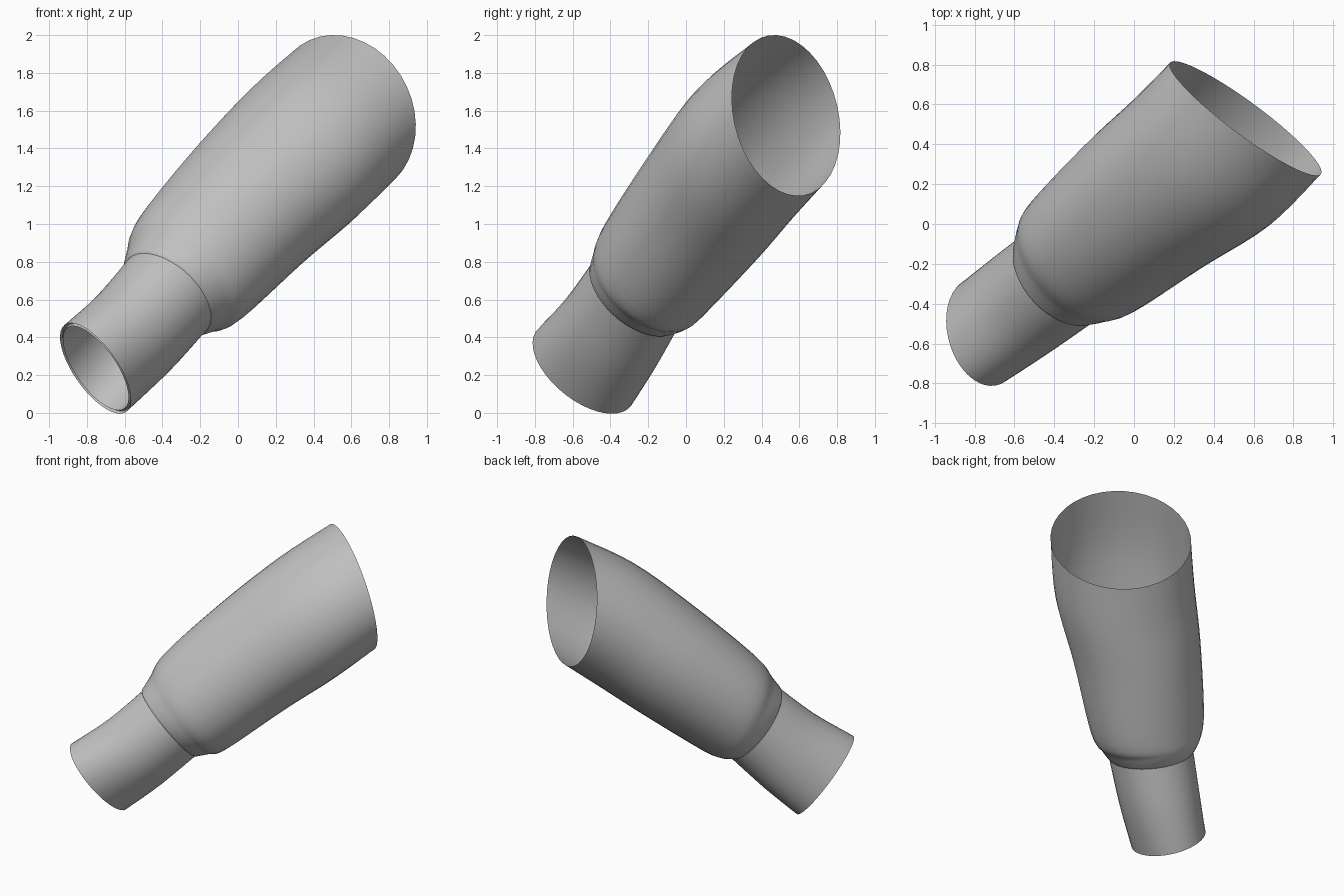
import bpy, bmesh, math
from mathutils import Vector

old = bpy.data.objects.get("Cube")
if old:
    bpy.data.objects.remove(old)

cloth = bpy.data.materials.new("grey cloth")
cloth.use_nodes = True
grey = (0.53, 0.53, 0.53, 1)
cloth.diffuse_color = grey
cloth.node_tree.nodes["Principled BSDF"].inputs["Base Color"].default_value = grey

SIDES = 40


def section(centre, across, up):
    """Oval cross-section: centre plus its two half-axis vectors."""
    return [Vector(centre), Vector(across), Vector(up)]


def spline(sections, steps):
    """Smoothly fill in sections between the given ones."""
    result = []
    last = len(sections) - 1
    for i in range(last):
        quad = [sections[max(0, min(last, i + k))] for k in (-1, 0, 1, 2)]
        for s in range(steps):
            t = s / steps
            result.append([
                b + (c - a) * t / 2
                + (a - b * 2.5 + c * 2 - d / 2) * t ** 2
                + (b * 1.5 - c * 1.5 + (d - a) / 2) * t ** 3
                for a, b, c, d in zip(*quad)])
    return result + [sections[-1]]


def resize(sec, scale, slide=0.0):
    """Scaled copy of a section, moved along its own normal."""
    centre, across, up = sec
    normal = across.cross(up).normalized()
    return [centre + normal * slide, across * scale, up * scale]


def loft(name, sections):
    bm = bmesh.new()
    rings = []
    for centre, across, up in sections:
        angles = [math.tau * j / SIDES for j in range(SIDES)]
        rings.append([bm.verts.new(centre + across * math.cos(a) + up * math.sin(a))
                      for a in angles])
    for low, high in zip(rings, rings[1:]):
        for j in range(SIDES):
            k = (j + 1) % SIDES
            bm.faces.new((low[j], low[k], high[k], high[j]))
    mesh = bpy.data.meshes.new(name)
    bm.to_mesh(mesh)
    bm.free()
    mesh.materials.append(cloth)
    obj = bpy.data.objects.new(name, mesh)
    bpy.context.collection.objects.link(obj)
    bpy.ops.object.select_all(action='DESELECT')
    obj.select_set(True)
    bpy.context.view_layer.objects.active = obj
    bpy.ops.object.shade_smooth_by_angle(angle=math.radians(40))


# Cuff: inner wall, rounded rim, then outer wall up into the sleeve
cuff_end = section((-.747, -.537, .243), (.135, -.225, 0), (-.13, -.15, .24))
cuff_mid = section((-.555, -.4, .42), (.17, -.215, 0), (-.125, -.135, .228))
cuff_top = section((-.37, -.265, .63), (.195, -.205, 0), (-.125, -.127, .22))
outer = spline([cuff_end, cuff_mid, cuff_top], 4)
inner = [resize(s, .93) for s in reversed(outer[1:])]
rim = [resize(cuff_end, .93, .01), resize(cuff_end, .95, -.003),
       resize(cuff_end, .98, -.003), resize(cuff_end, 1, .012)]
loft("cuff", inner + rim + outer[1:] + [resize(cuff_top, .97, .04)])

# Sleeve: tucked hem, elbow bulge, then widening to the open shoulder
hem = section((-.37, -.265, .63), (.2, -.21, 0), (-.13, -.13, .226))
body = [
    hem,
    section((-.325, -.215, .68), (.225, -.25, 0), (-.145, -.13, .257)),
    section((-.24, -.15, .78), (.25, -.285, 0), (-.17, -.11, .31)),
    section((.06, .1, 1.1), (.285, -.317, 0), (-.17, -.12, .345)),
    section((.34, .31, 1.37), (.338, -.318, .01), (-.12, -.09, .405)),
    section((.56, .53, 1.575), (.375, -.283, .02), (-.07, -.05, .425)),
]
loft("sleeve", [resize(hem, .95, .012)] + spline(body, 5))
